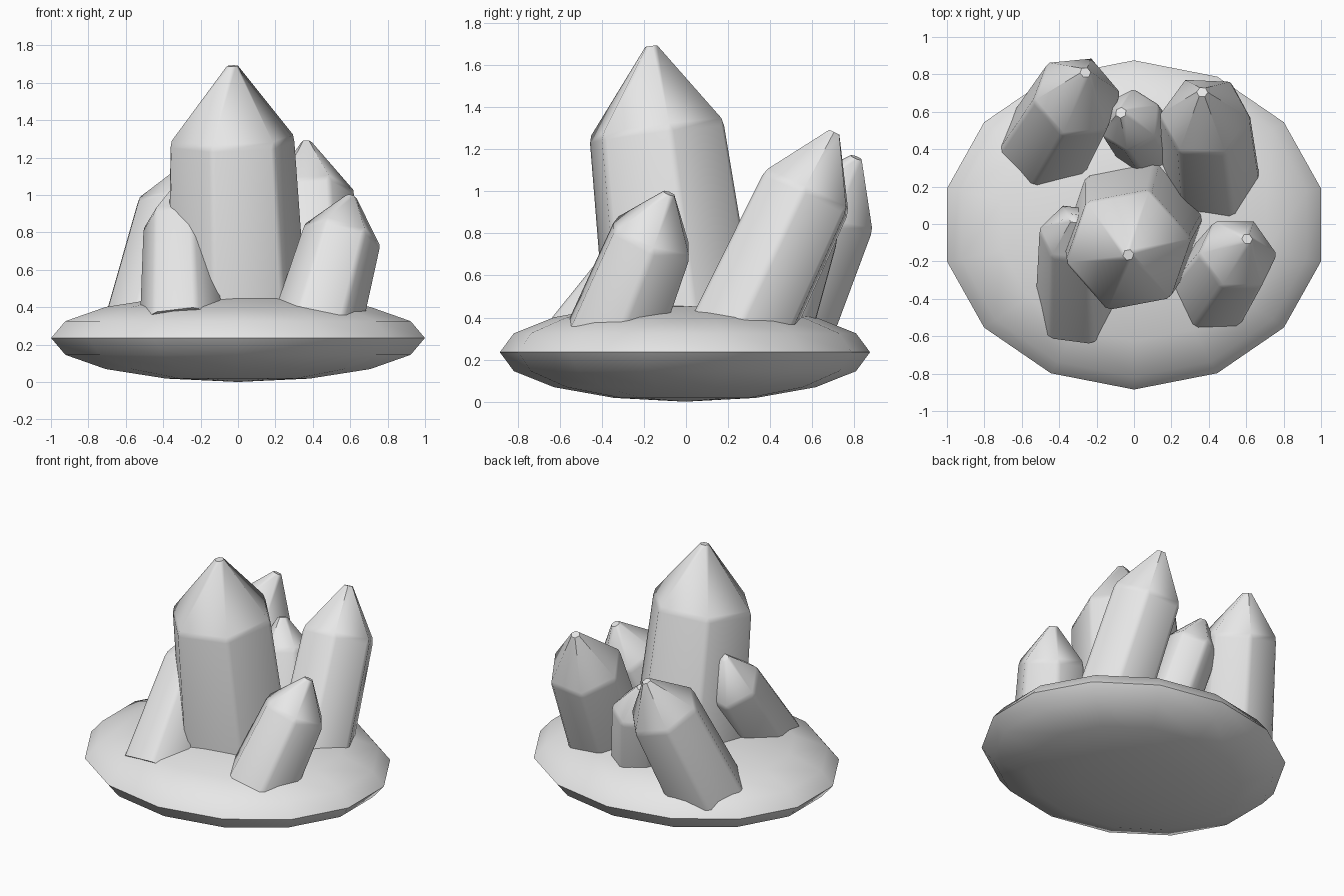
import bpy, bmesh
from math import pi, cos, sin, radians
from mathutils import Vector, Matrix

cube = bpy.data.objects.get("Cube")
if cube:
    bpy.data.objects.remove(cube, do_unlink=True)

GREY = (0.8, 0.8, 0.8, 1)
mat = bpy.data.materials.new("pale_grey")
mat.use_nodes = True
mat.diffuse_color = GREY
mat.node_tree.nodes["Principled BSDF"].inputs["Base Color"].default_value = GREY


def finish(name, bm):
    """Turn a bmesh into a smooth-shaded object."""
    bmesh.ops.recalc_face_normals(bm, faces=bm.faces)
    mesh = bpy.data.meshes.new(name)
    bm.to_mesh(mesh)
    bm.free()
    mesh.materials.append(mat)
    obj = bpy.data.objects.new(name, mesh)
    bpy.context.collection.objects.link(obj)
    bpy.ops.object.select_all(action="DESELECT")
    obj.select_set(True)
    bpy.context.view_layer.objects.active = obj
    bpy.ops.object.shade_smooth_by_angle(angle=radians(50.5))
    return obj


def crystal(name, foot, shoulder, point, foot_r, shoulder_r, turn=0, sink=0.15):
    """Six-sided tapering prism along foot-shoulder, with a blunt point above."""
    foot, shoulder = Vector(foot), Vector(shoulder)
    axis = (shoulder - foot).normalized()
    u = (Vector((1, 0, 0)) - axis * axis.x).normalized()
    v = axis.cross(u)
    bm = bmesh.new()
    rings = []
    for centre, r in ((foot - axis * sink, foot_r), (shoulder, shoulder_r),
                      (Vector(point), 0.03)):
        angles = [radians(turn) + k * pi / 3 for k in range(6)]
        rings.append([bm.verts.new(centre + u * r * cos(a) + v * r * sin(a))
                      for a in angles])
    for low, high in zip(rings, rings[1:]):
        for k in range(6):
            j = (k + 1) % 6
            bm.faces.new((low[k], low[j], high[j], high[k]))
    bm.faces.new(rings[0])
    bm.faces.new(rings[-1])
    # Soften the shaft corners and the shoulder
    worn = [e for e in bm.edges
            if any(w in rings[1] for w in e.verts)
            and not any(w in rings[2] for w in e.verts)]
    bmesh.ops.bevel(bm, geom=worn, offset=0.02, segments=1, profile=0.5,
                    affect="EDGES")
    return finish(name, bm)


# Flattened rock base, with corners on the front and back
bm = bmesh.new()
bmesh.ops.create_uvsphere(bm, u_segments=14, v_segments=8, radius=1)
bmesh.ops.transform(
    bm, verts=bm.verts,
    matrix=Matrix.Translation((0, -0.005, 0.235))
    @ Matrix.Diagonal((1.025, 0.88, 0.235, 1)))
finish("rock_base", bm)

# Crystals: foot, shoulder, point, radii
crystal("main_crystal", (-0.005, -0.03, 0.4), (-0.03, -0.14, 1.29),
        (-0.03, -0.165, 1.69), 0.39, 0.343, turn=11)
crystal("back_left_crystal", (0.41, 0.29, 0.4), (0.38, 0.572, 0.995),
        (0.365, 0.705, 1.28), 0.267, 0.25, turn=-4)
crystal("front_left_crystal", (0.45, -0.31, 0.4), (0.555, -0.16, 0.775),
        (0.605, -0.08, 0.99), 0.25, 0.22, turn=6)
crystal("front_right_crystal", (-0.305, -0.375, 0.39), (-0.315, -0.05, 0.835),
        (-0.32, 0.03, 1.04), 0.235, 0.2, turn=-10)
crystal("back_right_crystal", (-0.43, 0.47, 0.4), (-0.305, 0.68, 0.91),
        (-0.26, 0.81, 1.16), 0.27, 0.245, turn=11)
crystal("back_middle_crystal", (0.06, 0.44, 0.4), (-0.02, 0.555, 0.8),
        (-0.07, 0.595, 0.985), 0.185, 0.178, turn=25)
